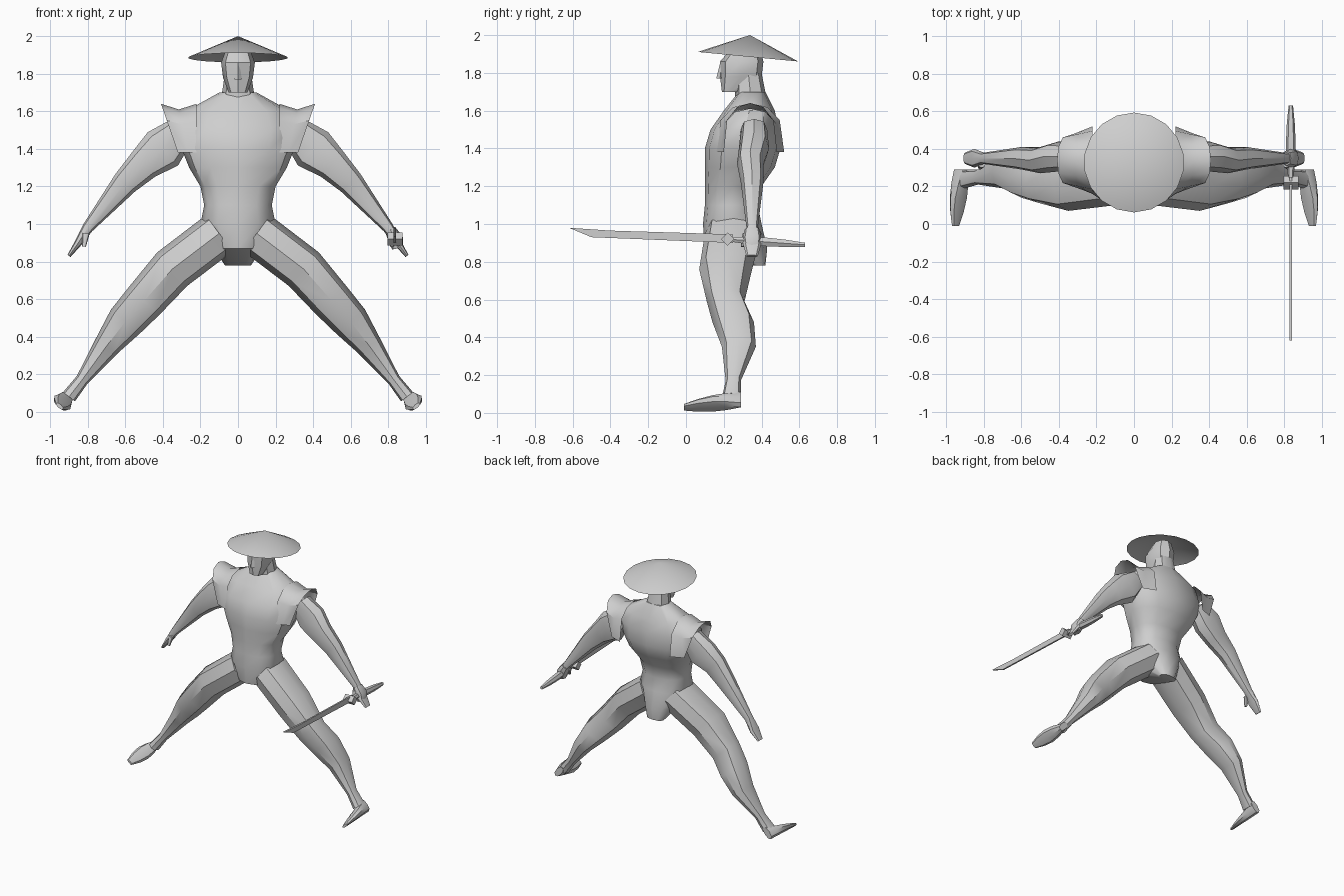
import bpy, bmesh, math
from mathutils import Vector, Matrix

cube = bpy.data.objects.get("Cube")
if cube:
    bpy.data.objects.remove(cube, do_unlink=True)

grey = (.62, .62, .62, 1)
clay = bpy.data.materials.new("plain grey")
clay.use_nodes = True
clay.diffuse_color = grey
clay.node_tree.nodes["Principled BSDF"].inputs["Base Color"].default_value = grey


def finish(name, bm):
    """Turn a bmesh into a shaded object."""
    bmesh.ops.recalc_face_normals(bm, faces=bm.faces)
    mesh = bpy.data.meshes.new(name)
    bm.to_mesh(mesh)
    bm.free()
    mesh.materials.append(clay)
    obj = bpy.data.objects.new(name, mesh)
    bpy.context.collection.objects.link(obj)
    bpy.ops.object.select_all(action='DESELECT')
    obj.select_set(True)
    bpy.context.view_layer.objects.active = obj
    bpy.ops.object.shade_smooth_by_angle(angle=math.radians(38))


def bridge(bm, rows, closed):
    """Join neighbouring rows of vertices with quads."""
    for low, high in zip(rows, rows[1:]):
        count = len(low)
        for k in range(count if closed else count - 1):
            j = (k + 1) % count
            bm.faces.new((low[k], low[j], high[j], high[k]))


def squash(value, power):
    return math.copysign(abs(value) ** power, value)


def loft(name, frames, sides=8, power=.85):
    """Skin a capped tube over (centre, half axis, half axis) frames."""
    bm = bmesh.new()
    angles = [math.tau * k / sides for k in range(sides)]
    rings = [[bm.verts.new(centre + u * squash(math.cos(a), power) + v * squash(math.sin(a), power))
              for a in angles] for centre, u, v in frames]
    bridge(bm, rings, True)
    bm.faces.new(rings[0])
    bm.faces.new(rings[-1])
    finish(name, bm)


def stack(name, rows, sides=8):
    """Upright form from rows of height, half width, front y, back y."""
    loft(name, [(Vector((0, (front + back) / 2, z)), Vector((width, 0, 0)),
                 Vector((0, (back - front) / 2, 0))) for z, width, front, back in rows], sides)


def limb(name, side, joints):
    """Bent form from joints of x, y, z, half thickness across, half depth."""
    centres = [Vector((side * x, y, z)) for x, y, z, across, deep in joints]
    frames = []
    for k, joint in enumerate(joints):
        along = centres[min(k + 1, len(joints) - 1)] - centres[max(k - 1, 0)]
        across = Vector((-along.z, 0, along.x)).normalized()
        frames.append((centres[k], across * joint[-2], Vector((0, joint[-1], 0))))
    loft(name, frames)


def slab(name, outline, x, thick):
    """Extrude a side-on (y, z) outline across x."""
    bm = bmesh.new()
    sheets = [[bm.verts.new((x + offset, y, z)) for y, z in outline]
              for offset in (-thick / 2, thick / 2)]
    bridge(bm, sheets, True)
    for sheet in sheets:
        bm.faces.new(sheet)
    finish(name, bm)


# Torso with overhanging back, narrow waist and rounded seat
stack("torso", [
    (.78, .07, .34, .42), (.87, .13, .1, .43), (1, .2, .09, .4), (1.1, .18, .1, .38),
    (1.2, .2, .1, .4), (1.3, .26, .1, .47), (1.4, .3, .1, .5), (1.5, .32, .13, .49),
    (1.6, .28, .2, .47), (1.7, .1, .28, .42)], sides=12)

# Neck, head and nose
stack("neck", [(1.6, .1, .26, .44), (1.8, .07, .26, .4)])
stack("head", [(1.7, .05, .19, .28), (1.78, .08, .18, .4), (1.86, .09, .18, .41),
               (1.94, .06, .25, .39)])
stack("nose", [(1.77, .02, .16, .2), (1.85, .01, .18, .2)], sides=4)

# Wide conical hat, tipped backwards and open underneath
bm = bmesh.new()
bmesh.ops.create_cone(bm, segments=18, radius1=.267, radius2=0, depth=.115)
bmesh.ops.remove_doubles(bm, verts=bm.verts, dist=.001)
tilt = Matrix.Translation((0, .333, 1.943)) @ Matrix.Rotation(math.radians(-5.4), 4, 'X')
bmesh.ops.transform(bm, matrix=tilt, verts=bm.verts)
finish("straw_hat", bm)

for side, word in ((1, "left"), (-1, "right")):
    # Arm from shoulder through elbow and wrist to the fingertips
    limb(word + "_arm", side, [
        (.3, .36, 1.5, .08, .07), (.4, .36, 1.4, .12, .08), (.5, .34, 1.32, .09, .07),
        (.6, .35, 1.22, .07, .06), (.8, .35, .98, .03, .03), (.85, .35, .9, .02, .05),
        (.9, .35, .83, .01, .03)])
    limb(word + "_thumb", side, [(.81, .32, .95, .02, .02), (.82, .3, .88, .01, .01)])

    # Leg from hip through thigh, knee, calf and ankle to the heel
    limb(word + "_leg", side, [
        (.1, .25, .95, .12, .15), (.35, .21, .76, .12, .14), (.5, .21, .59, .11, .1),
        (.6, .25, .48, .1, .11), (.7, .28, .35, .07, .09), (.83, .25, .17, .035, .04),
        (.9, .24, .08, .04, .05)])

    # Foot tapering to the toes, its sole square to the splayed leg
    across, up = Vector((side * .76, 0, .65)), Vector((side * -.65, 0, .76))
    heel, toe = Vector((side * .92, .29, .07)), Vector((side * .95, -.01, .03))
    loft(word + "_foot", [
        (heel.lerp(toe, t), across * (.025 + .03 * math.sin(math.pi * t)), up * (.05 - .04 * t))
        for t in (0, .25, .5, .75, 1)])

    # Sleeveless shoulder flare: an arch over the arm, dipping then rising to a point
    bm = bmesh.new()
    rows = []
    for t in (0, .5, 1):
        row = []
        for k in range(7):
            a = math.pi * k / 6
            rise = max(math.sin(a), 0) ** .6
            dip = .03 * math.sin(math.pi * t)
            row.append(bm.verts.new((side * (.22 + t * (.1 + .09 * rise)),
                                     .34 - (.18 - .04 * t) * math.cos(a),
                                     1.38 + (.26 - dip) * rise)))
        rows.append(row)
    bridge(bm, rows, False)
    finish(word + "_shoulder_flare", bm)

# Fist closed around the sword
limb("left_fist", 1, [(.81, .35, .97, .03, .04), (.84, .35, .92, .04, .05),
                      (.85, .35, .87, .03, .04)])

# Sword: blade, diamond guard and swelling handle
grip = Vector((.835, .22, .92))
pommel = Vector((.835, .63, .89))
slab("blade", [(-.62, .98), (-.5, .93), (.25, .9), (.25, .945), (-.4, .965)], grip.x, .012)
slab("guard", [(grip.y + .035 * math.cos(a), grip.z + .035 * math.sin(a))
               for a in (0, math.pi / 2, math.pi, -math.pi / 2)], grip.x, .08)
swells = [(t, .012 + .014 * math.sin(math.pi * t)) for t in (0, .25, .5, .75, 1)]
loft("handle", [(grip.lerp(pommel, t), Vector((swell, 0, 0)), Vector((0, 0, swell)))
                for t, swell in swells], sides=6)
